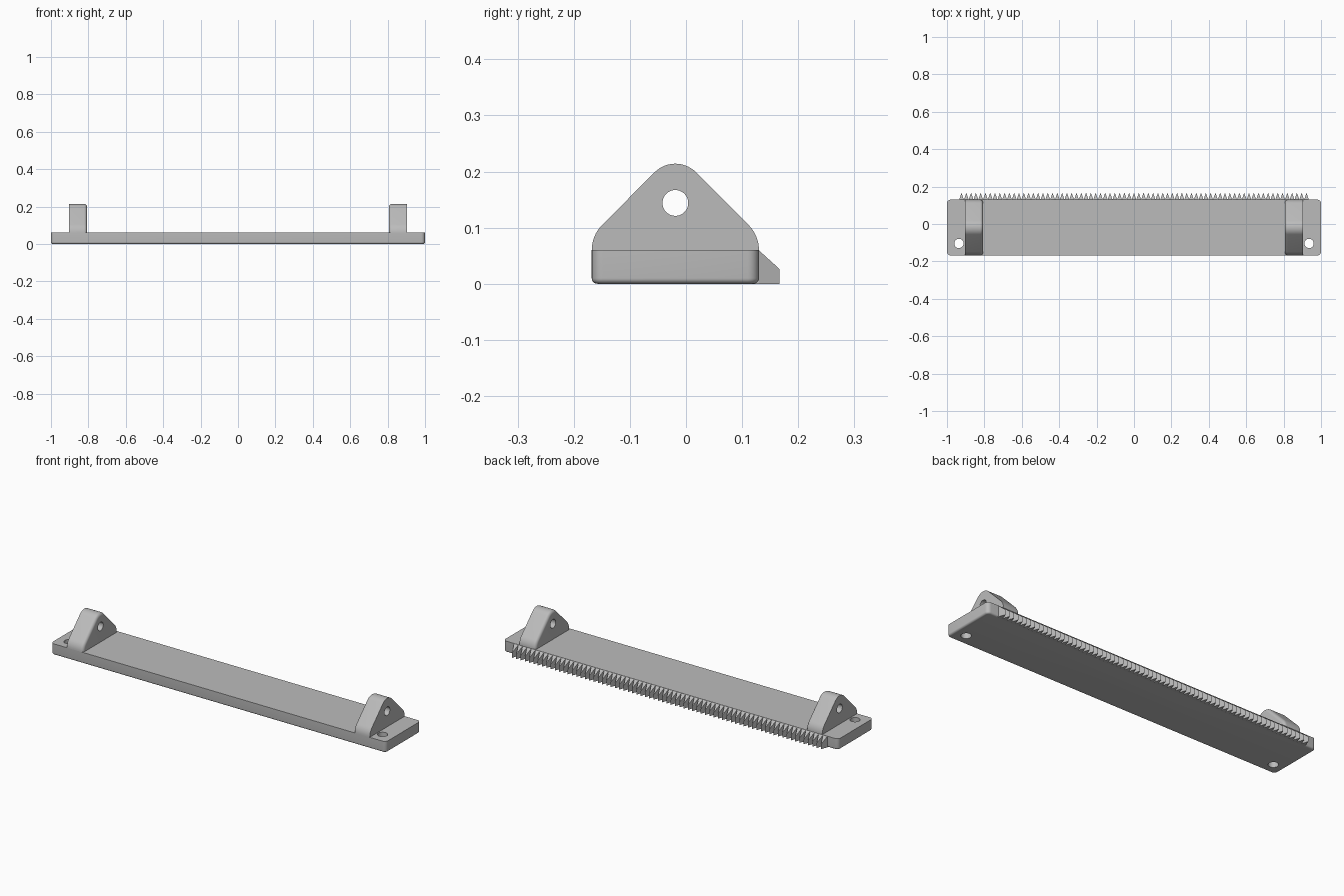
import bpy, bmesh
from math import sin, cos, pi, radians
from mathutils import Vector

cube = bpy.data.objects.get("Cube")
if cube:
    bpy.data.objects.remove(cube, do_unlink=True)

BACK, FRONT, TOP = 0.13, -0.168, 0.06
MID = (BACK + FRONT) / 2

grey = bpy.data.materials.new("plain grey")
grey.use_nodes = True
grey.diffuse_color = (0.5, 0.5, 0.5, 1)
grey.node_tree.nodes["Principled BSDF"].inputs["Base Color"].default_value = (0.5, 0.5, 0.5, 1)


def make_object(name, bm):
    bmesh.ops.recalc_face_normals(bm, faces=bm.faces)
    mesh = bpy.data.meshes.new(name)
    bm.to_mesh(mesh)
    bm.free()
    mesh.materials.append(grey)
    obj = bpy.data.objects.new(name, mesh)
    bpy.context.collection.objects.link(obj)
    return obj


def select_only(obj):
    bpy.ops.object.select_all(action='DESELECT')
    obj.select_set(True)
    bpy.context.view_layer.objects.active = obj


def prism(bm, points, offset):
    """Extrude a closed outline of 3D points by an offset."""
    face = bm.faces.new([bm.verts.new(p) for p in points])
    new = bmesh.ops.extrude_face_region(bm, geom=[face])["geom"]
    bmesh.ops.translate(bm, vec=offset, verts=[v for v in new if isinstance(v, bmesh.types.BMVert)])


def round_edges(bm, edges, radius, segments=6):
    bmesh.ops.bevel(bm, geom=edges, offset=radius, segments=segments, profile=0.5, affect='EDGES')


def drill(obj, centre, radius, rotation=(0, 0, 0)):
    """Cut a round hole right through a part."""
    bpy.ops.mesh.primitive_cylinder_add(vertices=40, radius=radius, depth=0.4,
                                        location=centre, rotation=rotation)
    cutter = bpy.context.object
    cutter.data.materials.append(grey)
    cutter.hide_render = True
    select_only(obj)
    mod = obj.modifiers.new("hole", 'BOOLEAN')
    mod.operation, mod.solver, mod.object = 'DIFFERENCE', 'EXACT', cutter
    bpy.ops.object.modifier_apply(modifier=mod.name)
    bpy.data.objects.remove(cutter, do_unlink=True)


def smooth(obj):
    select_only(obj)
    bpy.ops.object.shade_smooth_by_angle(angle=radians(30))


# Base bar: rounded corners and underside rim, sharp top rim
bm = bmesh.new()
prism(bm, [(-1, FRONT, 0), (1, FRONT, 0), (1, BACK, 0), (-1, BACK, 0)], Vector((0, 0, TOP)))
round_edges(bm, [e for e in bm.edges if abs(e.verts[0].co.z - e.verts[1].co.z) > 0.01], 0.02)
round_edges(bm, [e for e in bm.edges if max(v.co.z for v in e.verts) < 0.001], 0.01)
base = make_object("base_bar", bm)
for side in (-1, 1):
    drill(base, (side * 0.936, -0.104, 0.03), 0.025)
smooth(base)


# Brackets: a triangular lug with rounded shoulders and peak
def arc(cy, cz, r, start, end, steps):
    angles = [radians(start + (end - start) * i / steps) for i in range(steps + 1)]
    return [(cy + r * cos(a), cz + r * sin(a)) for a in angles]


SHOULDER, PEAK = 0.0635, 0.052
outline = (arc(BACK - SHOULDER, TOP, SHOULDER, 0, 45, 8)
           + arc(MID, 0.162, PEAK, 45, 135, 14)
           + arc(FRONT + SHOULDER, TOP, SHOULDER, 135, 180, 8))
INNER, OUTER = 0.807, 0.904
for side, label in ((1, "left"), (-1, "right")):
    bm = bmesh.new()
    prism(bm, [(side * OUTER, y, z) for y, z in outline], Vector((side * (INNER - OUTER), 0, 0)))
    rim = [e for e in bm.edges
           if all(abs(abs(v.co.x) - INNER) < 0.001 for v in e.verts)
           and max(v.co.z for v in e.verts) > TOP + 0.001]
    round_edges(bm, rim, 0.016)
    bracket = make_object(label + "_bracket", bm)
    drill(bracket, (side * 0.855, MID, 0.144), 0.023, (0, pi / 2, 0))
    smooth(bracket)

# Row of pointed teeth along the back, sloping down towards the tips
COUNT, HALF_SPAN = 73, 0.935
pitch = 2 * HALF_SPAN / COUNT
bm = bmesh.new()
for i in range(COUNT):
    x, w = -HALF_SPAN + (i + 0.5) * pitch, pitch / 2
    plan = [(x - w, 0.115, TOP - 0.0005), (x + w, 0.115, TOP - 0.0005),
            (x + w, BACK, TOP - 0.0005), (x, 0.167, 0.026), (x - w, BACK, TOP - 0.0005)]
    low = [bm.verts.new((px, py, 0)) for px, py, _ in plan]
    high = [bm.verts.new(p) for p in plan]
    bm.faces.new(low)
    bm.faces.new([high[0], high[1], high[2], high[4]])
    bm.faces.new([high[2], high[3], high[4]])
    for a in range(5):
        b = (a + 1) % 5
        bm.faces.new([low[a], low[b], high[b], high[a]])
make_object("back_teeth", bm)
